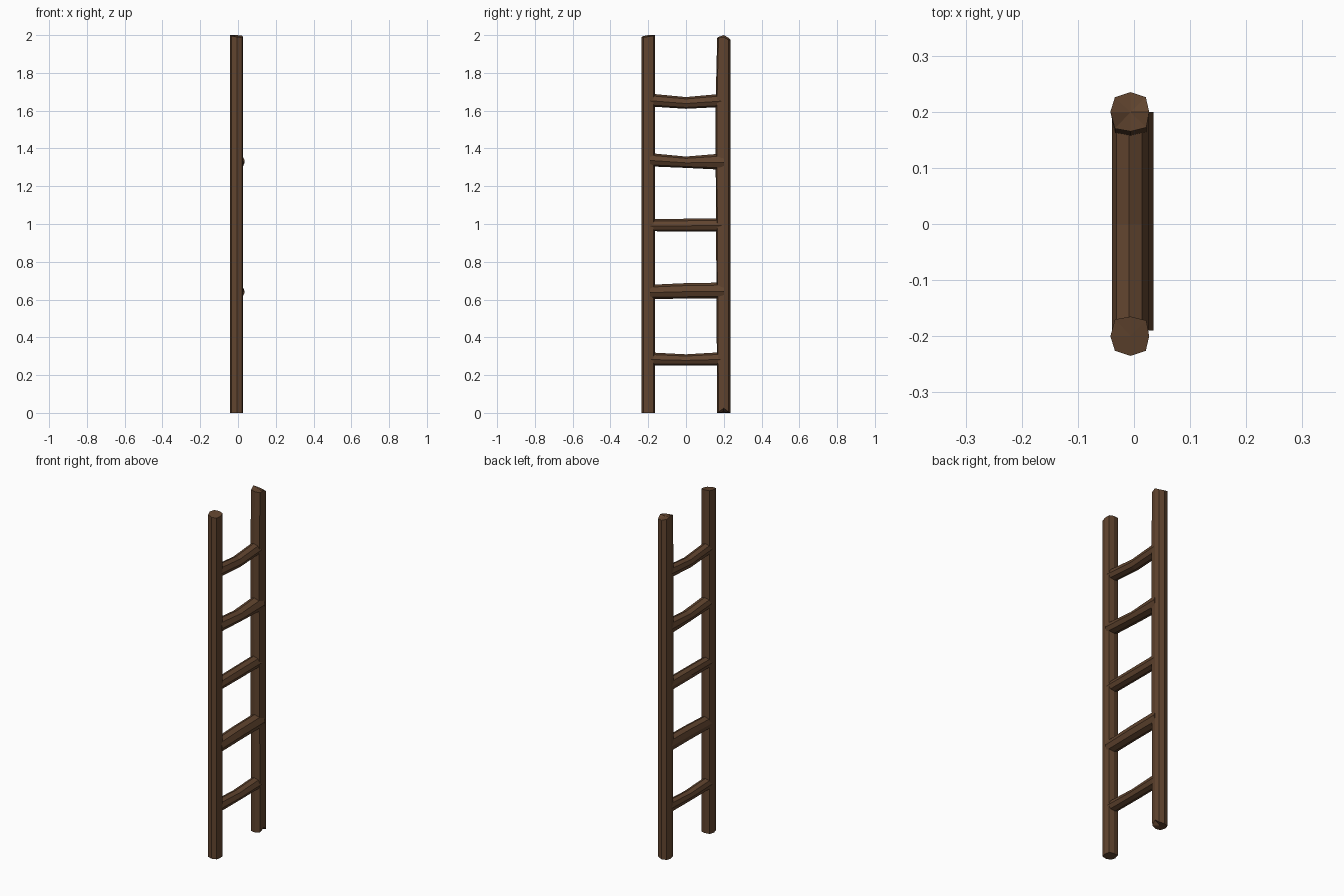
import bpy, bmesh

if "Cube" in bpy.data.objects:
    bpy.data.objects.remove(bpy.data.objects["Cube"])

wood = bpy.data.materials.new("dark_brown_wood")
wood.diffuse_color = (0.118, 0.058, 0.028, 1)
wood.use_nodes = True
wood.node_tree.nodes["Principled BSDF"].inputs["Base Color"].default_value = wood.diffuse_color


def loft(name, rings):
    """Skin a list of equal-length point rings and close both ends."""
    bm = bmesh.new()
    vs = [[bm.verts.new(p) for p in r] for r in rings]
    n = len(rings[0])
    for a, b in zip(vs, vs[1:]):
        for i in range(n):
            j = (i + 1) % n
            bm.faces.new((a[i], a[j], b[j], b[i]))
    # fan the uneven end cuts from their centres
    for r in (vs[0], vs[-1]):
        c = bm.verts.new([sum(v.co[k] for v in r) / n for k in range(3)])
        for i in range(n):
            bm.faces.new((r[i], r[(i + 1) % n], c))
    bmesh.ops.recalc_face_normals(bm, faces=bm.faces)
    me = bpy.data.meshes.new(name)
    bm.to_mesh(me)
    bm.free()
    me.materials.append(wood)
    ob = bpy.data.objects.new(name, me)
    bpy.context.collection.objects.link(ob)
    return ob


# Rail outline seen from above: (x, distance from the ladder centre)
outline = [(-0.042, 0.20), (-0.034, 0.226), (-0.006, 0.235), (0.021, 0.226),
           (0.027, 0.20), (0.022, 0.172), (-0.006, 0.165), (-0.034, 0.170)]
# Hand-cut end heights for each rail
ends = {
    "left_rail": (-1, [0] * 8,
                  [2.0, 1.995, 1.99, 1.988, 1.992, 1.997, 2.0, 2.0]),
    "right_rail": (1, [0, 0, 0, 0.005, 0.025, 0.005, 0, 0],
                   [2.0, 1.985, 1.975, 1.975, 1.99, 1.985, 1.985, 1.99]),
}
for name, (side, low, high) in ends.items():
    def ring(zs, inner=0.0):
        return [(x, side * (d - (inner if d < 0.19 else 0)), z)
                for (x, d), z in zip(outline, zs)]
    rings = [ring(low)]
    if side > 0:  # slightly swollen upper inside face
        rings += [ring([1.33] * 8, 0.008), ring([1.65] * 8, 0.008)]
    loft(name, rings + [ring(high)])

# Rungs: top and bottom heights at left, middle, right; front reach in x
rungs = [
    ((0.32, 0.31, 0.322), (0.252, 0.252, 0.252), 0.025),
    ((0.678, 0.687, 0.690), (0.603, 0.605, 0.605), 0.035),
    ((1.025, 1.028, 1.030), (0.962, 0.960, 0.960), 0.026),
    ((1.375, 1.357, 1.374), (1.305, 1.297, 1.287), 0.035),
    ((1.690, 1.672, 1.690), (1.622, 1.610, 1.620), 0.026),
]
# Rung cross-section as (x fraction, height fraction)
section = [(0, 0.5), (0.12, 0.86), (0.46, 1), (0.82, 0.84),
           (1, 0.45), (0.84, 0.12), (0.46, 0), (0.12, 0.14)]
for k, (top, bot, reach) in enumerate(rungs, 1):
    rings = []
    for y, t, b in zip((-0.19, 0.0, 0.2), top, bot):
        x0 = -0.039
        rings.append([(x0 + u * (reach - x0), y, b + v * (t - b))
                      for u, v in section])
    loft("rung_%d" % k, rings)
